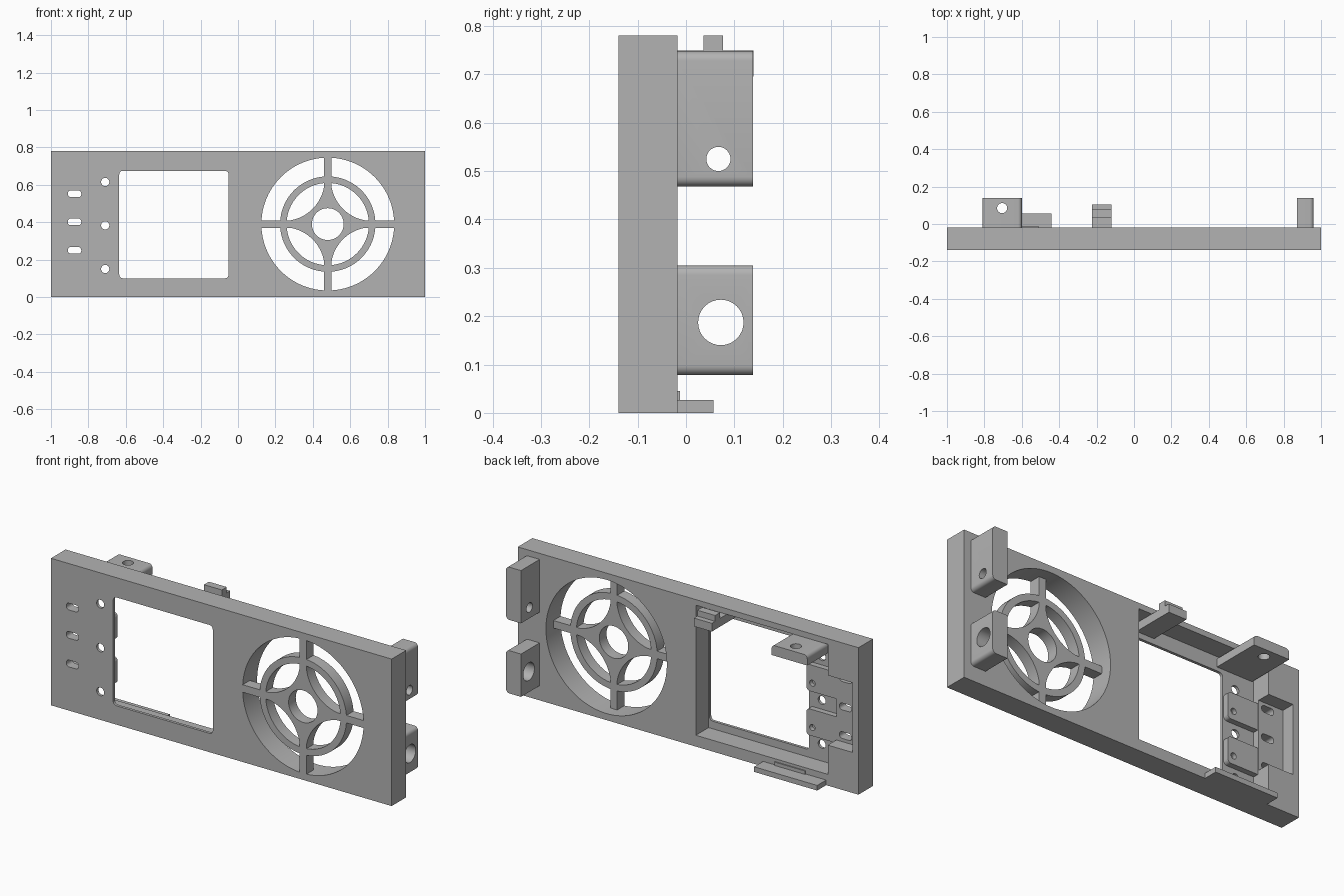
import bpy, bmesh
from math import sin, cos, pi, atan2, hypot

cube = bpy.data.objects.get("Cube")
if cube:
    bpy.data.objects.remove(cube, do_unlink=True)

grey = bpy.data.materials.new("plain grey")
grey.use_nodes = True
colour = (0.45, 0.45, 0.45, 1)
grey.diffuse_color = colour
grey.node_tree.nodes["Principled BSDF"].inputs["Base Color"].default_value = colour

FRONT, BACK, HEIGHT = -0.14, -0.018, 0.78
FLOOR = -0.125          # front skin behind the window recess
FAN = (0.48, 0.39)
parts = []


def prism(name, outline, axis, a, b):
    """Extrude a 2D outline along an axis from a to b."""
    place = {"x": lambda u, v, t: (t, u, v),
             "y": lambda u, v, t: (u, t, v),
             "z": lambda u, v, t: (u, v, t)}[axis]
    bm = bmesh.new()
    ends = [[bm.verts.new(place(u, v, t)) for u, v in outline] for t in (a, b)]
    bm.faces.new(ends[0])
    bm.faces.new(ends[1])
    n = len(outline)
    for i in range(n):
        j = (i + 1) % n
        bm.faces.new((ends[0][i], ends[0][j], ends[1][j], ends[1][i]))
    bmesh.ops.recalc_face_normals(bm, faces=bm.faces)
    mesh = bpy.data.meshes.new(name)
    bm.to_mesh(mesh)
    bm.free()
    mesh.materials.append(grey)
    ob = bpy.data.objects.new(name, mesh)
    bpy.context.collection.objects.link(ob)
    parts.append(ob)
    return ob


def circle(c, r, n=32):
    return [(c[0] + r * cos(2 * pi * i / n), c[1] + r * sin(2 * pi * i / n)) for i in range(n)]


def rect(u0, u1, v0, v1, radii=(0, 0, 0, 0), n=6):
    """Rectangle with a radius per corner, from high-u high-v anticlockwise."""
    pts = []
    corners = ((u1, v1, -1, -1), (u0, v1, 1, -1), (u0, v0, 1, 1), (u1, v0, -1, 1))
    for k, ((u, v, su, sv), r) in enumerate(zip(corners, radii)):
        if r == 0:
            pts.append((u, v))
            continue
        for i in range(n + 1):
            t = pi / 2 * (k + i / n)
            pts.append((u + su * r + r * cos(t), v + sv * r + r * sin(t)))
    return pts


def cut(ob, outline, axis, a, b):
    """Subtract an extruded outline and bake the result."""
    cutter = prism("cutter", outline, axis, a, b)
    cutter.hide_render = True
    mod = ob.modifiers.new("cut", "BOOLEAN")
    mod.operation, mod.solver, mod.object = "DIFFERENCE", "EXACT", cutter
    graph = bpy.context.evaluated_depsgraph_get()
    mesh = bpy.data.meshes.new_from_object(ob.evaluated_get(graph))
    ob.modifiers.clear()
    ob.data = mesh
    parts.remove(cutter)
    bpy.data.objects.remove(cutter, do_unlink=True)


# Main panel with fan opening, window and rear recesses
panel = prism("front_panel", rect(-1, 1, 0, HEIGHT), "y", FRONT, BACK)
cut(panel, circle(FAN, 0.355, 96), "y", -0.3, 0.3)
cut(panel, rect(-0.82, -0.045, 0.06, 0.75), "y", FLOOR, 0.3)
cut(panel, rect(-0.965, -0.80, 0.215, 0.585), "y", -0.09, 0.3)
cut(panel, rect(-0.635, -0.05, 0.10, 0.675, (0.02,) * 4), "y", -0.3, 0.3)

# Button slots and indicator holes
for z in (0.25, 0.402, 0.552):
    cut(panel, rect(-0.91, -0.838, z - 0.018, z + 0.018, (0.016,) * 4), "y", -0.3, 0.3)
for z in (0.15, 0.383, 0.615):
    cut(panel, circle((-0.71, z), 0.022), "y", -0.3, 0.3)

# Raised mounting pads with blind screw holes
for i, z in enumerate((0.265, 0.5)):
    pad = prism(f"mounting_pad_{i + 1}",
                rect(-0.82, -0.64, z - 0.07, z + 0.07, (0.02, 0, 0, 0.02)), "y", FLOOR - 0.001, -0.095)
    cut(pad, circle((-0.675, z - 0.025), 0.016, 24), "y", -0.118, 0.3)

# Fan grille: ring, four spokes and a concave star hub
GRILLE_BACK = -0.08
ring = prism("grille_ring", circle(FAN, 0.255, 96), "y", FRONT, GRILLE_BACK)
cut(ring, circle(FAN, 0.22, 96), "y", -0.3, 0.3)

arc_r, arc_d, half = 0.22, 0.335, 0.02
tip = 0.225
star = []
for q in range(4):
    diag = pi / 4 + q * pi / 2
    # sweep of the concave arc between two neighbouring spoke edges
    along, across = (0.2 + half) / 2 ** 0.5, (0.2 - half) / 2 ** 0.5
    sweep = atan2(across, arc_d - along)
    local = [(arc_d - arc_r * cos(s), arc_r * sin(s))
             for s in [sweep * (-1 + i / 8) for i in range(17)]]
    edge = (tip + half) / 2 ** 0.5, (tip - half) / 2 ** 0.5
    local = [(edge[0], -edge[1])] + local + [edge]
    for u, v in local:
        r, t = hypot(u, v), atan2(v, u) + diag
        star.append((FAN[0] + r * cos(t), FAN[1] + r * sin(t)))
hub = prism("grille_hub", star, "y", FRONT, GRILLE_BACK)
cut(hub, circle(FAN, 0.085, 48), "y", -0.3, 0.3)

for side, s in (("left", 1), ("right", -1)):
    u0, u1 = sorted((FAN[0] + s * 0.25, FAN[0] + s * 0.357))
    prism(f"grille_spoke_{side}", rect(u0, u1, FAN[1] - half, FAN[1] + half), "y", FRONT, GRILLE_BACK)
for side, s in (("top", 1), ("bottom", -1)):
    v0, v1 = sorted((FAN[1] + s * 0.25, FAN[1] + s * 0.357))
    prism(f"grille_spoke_{side}", rect(FAN[0] - half, FAN[0] + half, v0, v1), "y", FRONT, GRILLE_BACK)

# Side brackets with rounded outer edges
for name, z0, z1, hole, r in (("upper", 0.468, 0.748, (0.067, 0.525), 0.025),
                              ("lower", 0.078, 0.305, (0.072, 0.187), 0.047)):
    bracket = prism(f"{name}_side_bracket", rect(0.872, 0.96, z0, z1, (0.02, 0, 0, 0.02)),
                    "y", BACK - 0.002, 0.138)
    cut(bracket, circle(hole, r), "x", 0.5, 1.5)

# Top bracket
top = prism("top_bracket", rect(-0.81, -0.60, 0.695, 0.749, (0.02, 0.02, 0, 0)), "y", FLOOR, 0.14)
cut(top, circle((-0.705, 0.085), 0.027), "z", 0.5, 1)

# Snap clip with catch
prism("clip_arm", rect(-0.225, -0.12, 0.705, 0.749), "y", FLOOR, 0.105)
prism("clip_catch", rect(0.036, 0.077, 0.74, HEIGHT), "x", -0.225, -0.12)

# Bottom tab with low ridge
prism("bottom_tab", rect(-0.81, -0.44, 0, 0.027), "y", BACK - 0.002, 0.057)
prism("tab_ridge", rect(-0.69, -0.51, 0.02, 0.045), "y", -0.04, -0.012)

# Smooth curved walls, keep sharp edges
bpy.ops.object.select_all(action="DESELECT")
for ob in parts:
    ob.select_set(True)
bpy.context.view_layer.objects.active = panel
bpy.ops.object.shade_smooth_by_angle(angle=pi / 6)
